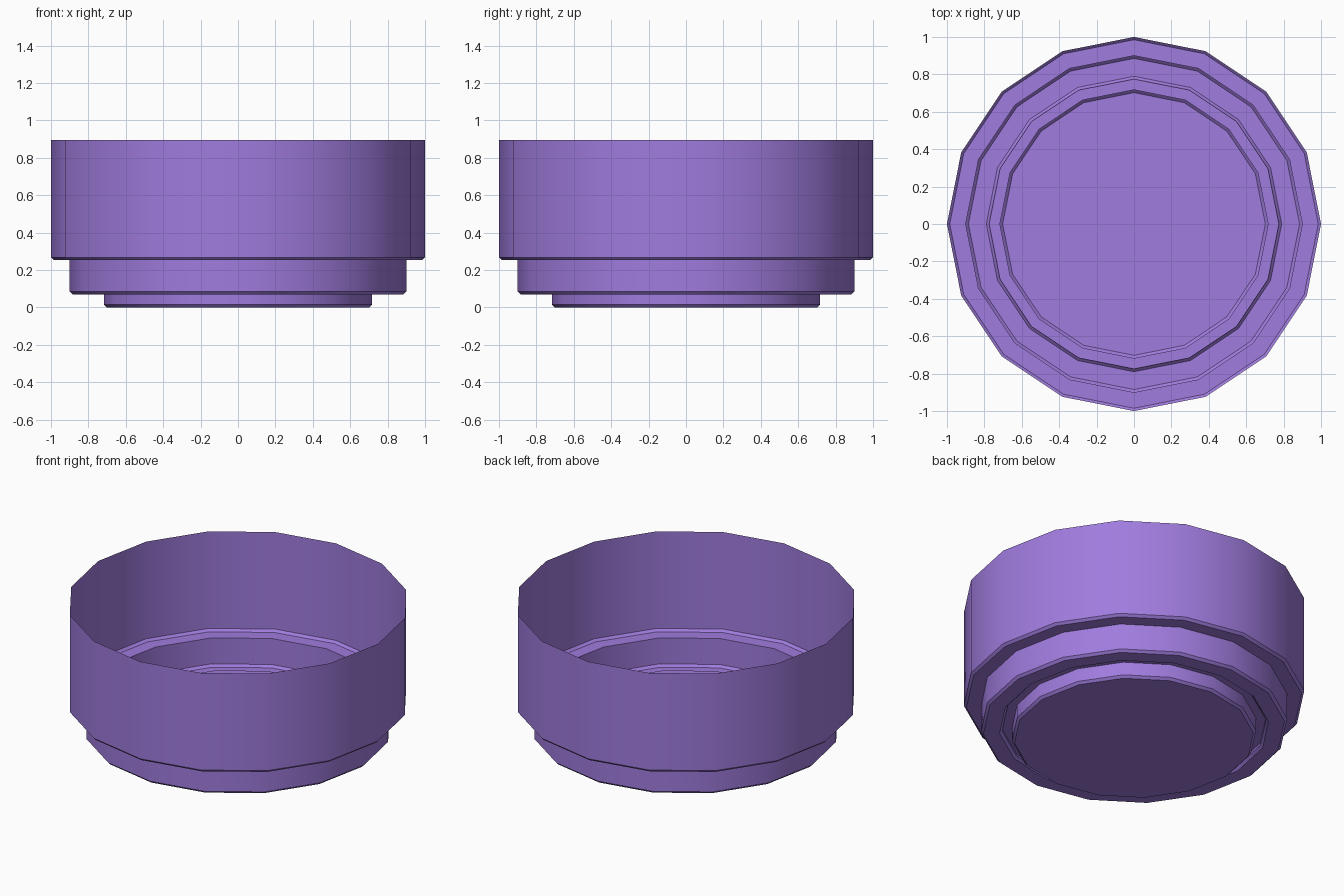
import bpy, bmesh
from math import sin, cos, tau

if "Cube" in bpy.data.objects:
    bpy.data.objects.remove(bpy.data.objects["Cube"])

SIDES = 16
B = 0.015  # bevel size

# Profile (radius, height) from the base disc outwards and up to the open rim
profile = [
    (0.717 - B, 0.0), (0.717, B),                # foot
    (0.717, 0.10), (0.775, 0.10),                # groove around the foot
    (0.775, 0.07 + B), (0.775 + B, 0.07),
    (0.90 - B, 0.07), (0.90, 0.07 + B),          # lower tier
    (0.90, 0.253), (1.0 - B, 0.253),             # ledge
    (1.0, 0.253 + B), (1.0, 0.895),              # upper wall
]

bm = bmesh.new()
rings = [[bm.verts.new((r * cos(tau * i / SIDES), r * sin(tau * i / SIDES), z))
          for i in range(SIDES)] for r, z in profile]

# Base disc, facing down
bm.faces.new(rings[0][::-1])

# Stepped walls, facing outwards
for low, high in zip(rings, rings[1:]):
    for i in range(SIDES):
        j = (i + 1) % SIDES
        bm.faces.new((low[i], low[j], high[j], high[i]))

mesh = bpy.data.meshes.new("stepped_bowl")
bm.to_mesh(mesh)
bm.free()
bowl = bpy.data.objects.new("stepped_bowl", mesh)
bpy.context.collection.objects.link(bowl)

# Purple material
mat = bpy.data.materials.new("purple")
mat.diffuse_color = (0.35, 0.20, 0.73, 1)
mat.use_nodes = True
mat.node_tree.nodes["Principled BSDF"].inputs["Base Color"].default_value = mat.diffuse_color
mesh.materials.append(mat)

# Smooth around the walls, sharp at the bevels
bpy.context.view_layer.objects.active = bowl
bowl.select_set(True)
bpy.ops.object.shade_smooth_by_angle(angle=tau / 12)
